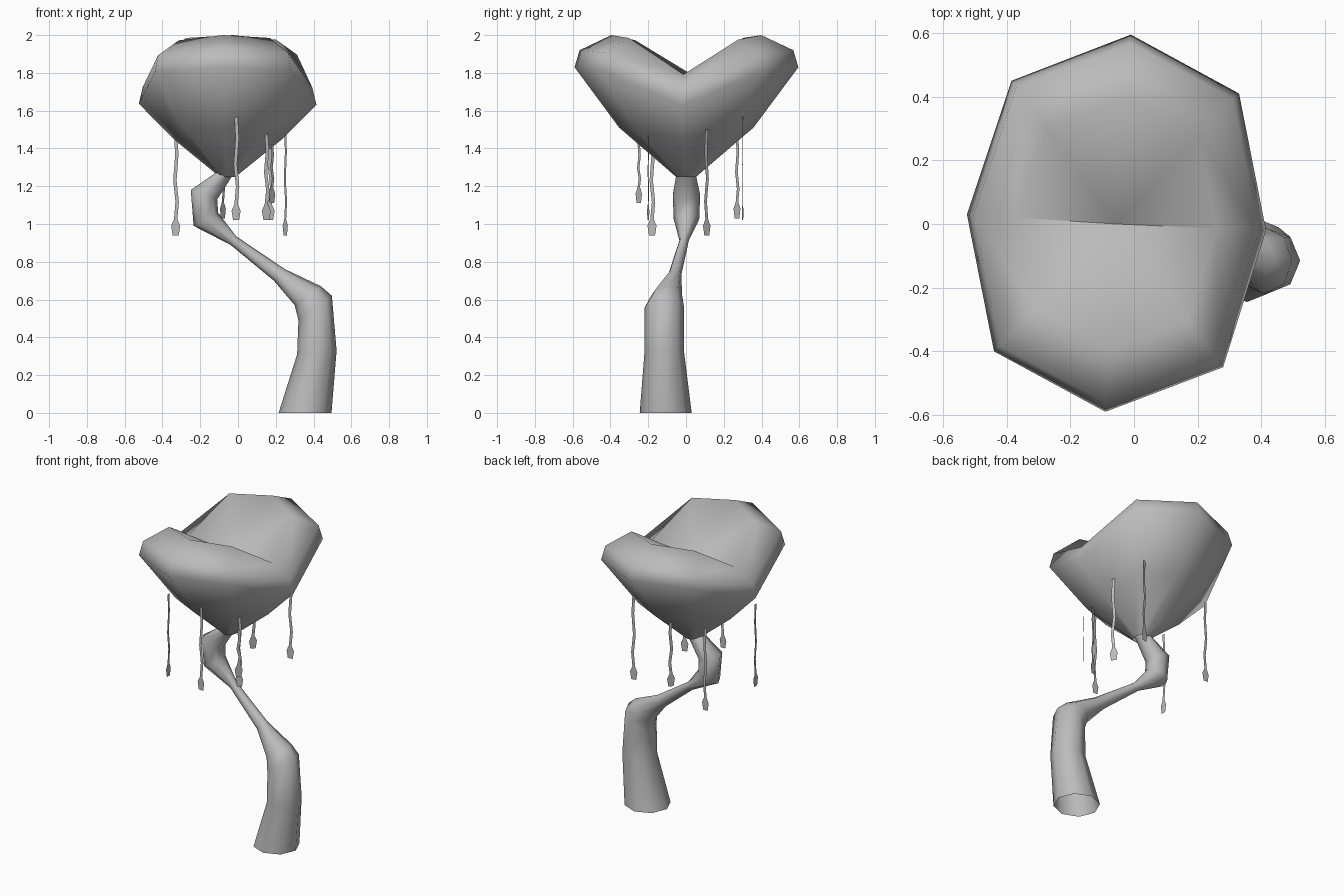
import bpy
import bmesh
from math import sin, cos, pi, radians
from mathutils import Vector

cube = bpy.data.objects.get("Cube")
if cube:
    bpy.data.objects.remove(cube)

GREY = (0.5, 0.5, 0.5, 1.0)
mat = bpy.data.materials.new("plain grey")
mat.use_nodes = True
mat.diffuse_color = GREY
mat.node_tree.nodes["Principled BSDF"].inputs["Base Color"].default_value = GREY


def finish(name, bm, angle=60):
    mesh = bpy.data.meshes.new(name)
    bm.to_mesh(mesh)
    bm.free()
    mesh.materials.append(mat)
    obj = bpy.data.objects.new(name, mesh)
    bpy.context.collection.objects.link(obj)
    bpy.ops.object.select_all(action='DESELECT')
    obj.select_set(True)
    bpy.context.view_layer.objects.active = obj
    bpy.ops.object.shade_smooth_by_angle(angle=radians(angle))
    return obj


def skin(bm, rings):
    """Join successive closed rings of points with quads."""
    loops = [[bm.verts.new(p) for p in ring] for ring in rings]
    for low, high in zip(loops, loops[1:]):
        n = len(low)
        for i in range(n):
            j = (i + 1) % n
            bm.faces.new((low[i], low[j], high[j], high[i]))
    return loops


# Trunk: slanted eight-sided rings, each (left x, z, right x, z, y min, y max)
TRUNK = [
    (.215, 0, .495, 0, -.245, .03),
    (.313, .31, .522, .33, -.22, -.01),
    (.32, .49, .497, .62, -.22, -.01),
    (.30, .57, .44, .67, -.185, -.02),
    (.19, .70, .25, .76, -.095, -.025),
    (-.04, .89, -.01, .935, -.035, .015),
    (-.235, .99, -.105, 1.06, -.065, .07),
    (-.25, 1.18, -.11, 1.13, -.07, .075),
    (-.12, 1.27, -.02, 1.27, -.05, .05),
]


def trunk_ring(x0, z0, x1, z1, y0, y1):
    left, right = Vector((x0, 0, z0)), Vector((x1, 0, z1))
    mid, half = (left + right) / 2, (right - left) / 2
    return [mid + half * cos(a) + Vector((0, (y0 + y1) / 2 + (y1 - y0) / 2 * sin(a), 0))
            for a in (k * pi / 4 for k in range(8))]


bm = bmesh.new()
skin(bm, [trunk_ring(*row) for row in TRUNK])
finish("trunk", bm)

# Canopy: an octagonal rim scaled into rings, folded upward along both sides
RIM = [(.415, -.02), (.33, .41), (-.01, .595), (-.385, .45),
       (-.525, .03), (-.44, -.40), (-.09, -.59), (.28, -.45)]
CENTRE = Vector((-.055, 0))
# scale, height at the fold, rise at the outer lobes
LAYERS = [(.09, 1.25, 0), (.6, 1.44, .07), (1, 1.62, .21), (.955, 1.71, .21), (.67, 1.78, .22)]


def canopy_ring(scale, base, rise):
    ring = []
    for corner in RIM:
        p = CENTRE + (Vector(corner) - CENTRE) * scale
        lift = sin(min(1, abs(p.y) / (.59 * scale)) * pi / 2)
        ring.append((p.x, p.y, base + rise * lift))
    return ring


bm = bmesh.new()
top = skin(bm, [canopy_ring(*layer) for layer in LAYERS])[-1]
hub = bm.verts.new((CENTRE.x, CENTRE.y, 1.775))
for i in range(8):
    bm.faces.new((top[i], top[(i + 1) % 8], hub))
finish("canopy", bm)

# Hanging vines: flat ribbons ending in a bud (x, y, top z, bottom z, turn)
VINES = [
    (-.01, -.37, 1.57, 1.02, 0), (.15, -.20, 1.48, 1.02, 15),
    (.18, -.25, 1.42, 1.11, 45), (.25, .11, 1.50, .94, -55),
    (.17, .30, 1.57, 1.02, 10), (-.08, .27, 1.47, 1.03, 50),
    (-.33, .27, 1.48, .94, 0), (-.38, -.18, 1.48, .94, 90),
]


def vine(index, x, y, top_z, low_z, turn):
    side = Vector((cos(radians(turn)), sin(radians(turn)), 0))
    stem = top_z - low_z - .085
    # height above the tip, half width, sideways sway
    rows = [(.085 + stem * t, .009, s) for t, s in ((1, 0), (.75, .006), (.45, -.004), (.2, .008), (0, 0))]
    rows += [(.05, .024, 0), (0, .016, 0)]
    bm = bmesh.new()
    pairs = []
    for h, w, sway in rows:
        mid = Vector((x, y, low_z + h)) + side * sway
        pairs.append((bm.verts.new(mid - side * w), bm.verts.new(mid + side * w)))
    for a, b in zip(pairs, pairs[1:]):
        bm.faces.new((a[0], b[0], b[1], a[1]))
    finish(f"vine_{index}", bm)


for number, row in enumerate(VINES, 1):
    vine(number, *row)
